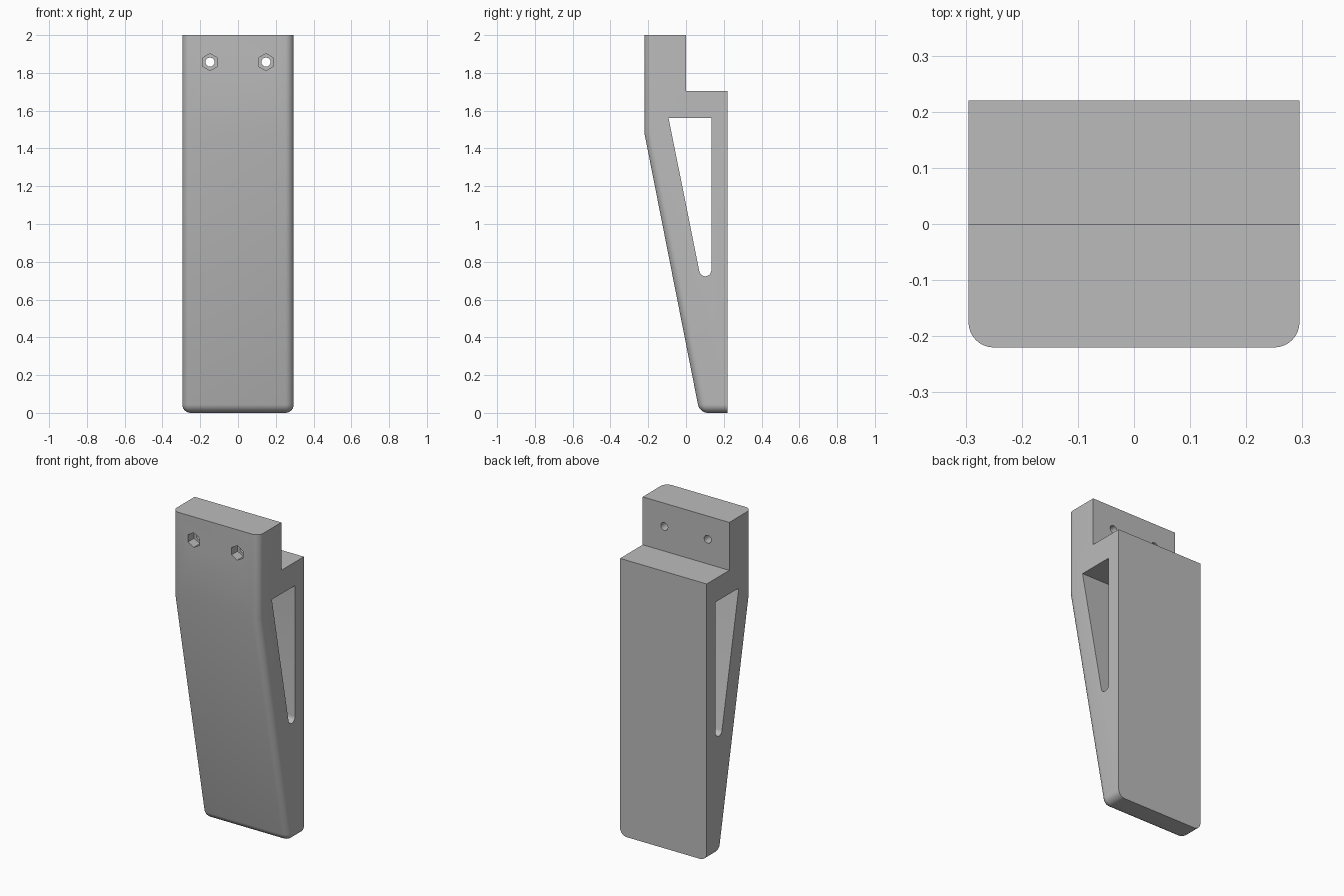
import bpy, bmesh, math
from mathutils import Matrix, Vector

cube = bpy.data.objects.get("Cube")
if cube:
    bpy.data.objects.remove(cube, do_unlink=True)

HALF_WIDTH = 0.295
KNEE_Z = 1.48

# Single plain grey
grey = bpy.data.materials.new("plain_grey")
grey.use_nodes = True
colour = (0.5, 0.5, 0.5, 1)
grey.diffuse_color = colour
grey.node_tree.nodes["Principled BSDF"].inputs["Base Color"].default_value = colour


def make_object(name, bm):
    bmesh.ops.recalc_face_normals(bm, faces=bm.faces)
    mesh = bpy.data.meshes.new(name)
    bm.to_mesh(mesh)
    bm.free()
    mesh.materials.append(grey)
    obj = bpy.data.objects.new(name, mesh)
    bpy.context.collection.objects.link(obj)
    return obj


def extrude_profile(points, half_width):
    """Extrude a side profile of (y, z) points across the width."""
    bm = bmesh.new()
    face = bm.faces.new([bm.verts.new((-half_width, y, z)) for y, z in points])
    new = bmesh.ops.extrude_face_region(bm, geom=[face])["geom"]
    verts = [v for v in new if isinstance(v, bmesh.types.BMVert)]
    bmesh.ops.translate(bm, verts=verts, vec=(2 * half_width, 0, 0))
    return bm


def cut(target, cutter):
    mod = target.modifiers.new(cutter.name, 'BOOLEAN')
    mod.operation = 'DIFFERENCE'
    mod.solver = 'EXACT'
    mod.object = cutter
    bpy.context.view_layer.objects.active = target
    bpy.ops.object.modifier_apply(modifier=mod.name)
    bpy.data.objects.remove(cutter, do_unlink=True)


def rod_cutter(name, x, radius, sides, y_start, y_end):
    """Prism along y at the height of the screw holes."""
    bm = bmesh.new()
    place = (Matrix.Translation((x, (y_start + y_end) / 2, 1.857))
             @ Matrix.Rotation(math.pi / 2, 4, 'X')
             @ Matrix.Rotation(math.pi / 2, 4, 'Z'))
    if sides == 6:
        place = place @ Matrix.Rotation(math.pi / 6, 4, 'Z')
        # keep hexagon points facing sideways
        place = place @ Matrix.Rotation(math.pi / 3, 4, 'Z')
    bmesh.ops.create_cone(bm, cap_ends=True, segments=sides, radius1=radius,
                          radius2=radius, depth=y_end - y_start, matrix=place)
    return make_object(name, bm)


# Leg body with stepped top and tapered front
bm = extrude_profile([(-0.22, 2), (0, 2), (0, 1.705), (0.22, 1.705),
                      (0.22, 0), (0.072, 0), (-0.22, KNEE_Z)], HALF_WIDTH)


def is_rounded(edge):
    a, b = (v.co for v in edge.verts)
    along_x = abs(a.x - b.x) > 0.1
    middle = (a + b) / 2
    if along_x:
        return middle.z < 0.01 and middle.y < 0.1
    bottom_side = max(a.z, b.z) < 0.01
    front_side = max(a.y, b.y) < 0.1 and abs(a.z - b.z) > 0.1 and middle.y < -0.01
    return bottom_side or front_side


bmesh.ops.bevel(bm, geom=[e for e in bm.edges if is_rounded(e)], offset=0.045,
                offset_type='OFFSET', segments=8, profile=0.5, affect='EDGES')
leg = make_object("leg_body", bm)

# Wedge-shaped window through the sides, with a round lower end
arc = [math.radians(191 + i * 169 / 12) for i in range(13)]
window = [(-0.092, 1.56)]
window += [(0.102 + 0.032 * math.cos(a), 0.755 + 0.032 * math.sin(a)) for a in arc]
window += [(0.134, 1.56)]
cut(leg, make_object("window_cutter", extrude_profile(window, 0.5)))

# Two screw holes with hexagonal nut pockets in the front
for x in (-0.148, 0.148):
    cut(leg, rod_cutter("screw_hole_cutter", x, 0.024, 32, -0.4, 0.15))
    cut(leg, rod_cutter("nut_pocket_cutter", x, 0.045, 6, -0.4, -0.16))

# Smooth rounded edges, crisp corners
bpy.ops.object.select_all(action='DESELECT')
leg.select_set(True)
bpy.context.view_layer.objects.active = leg
bpy.ops.object.shade_smooth_by_angle(angle=math.radians(25))
